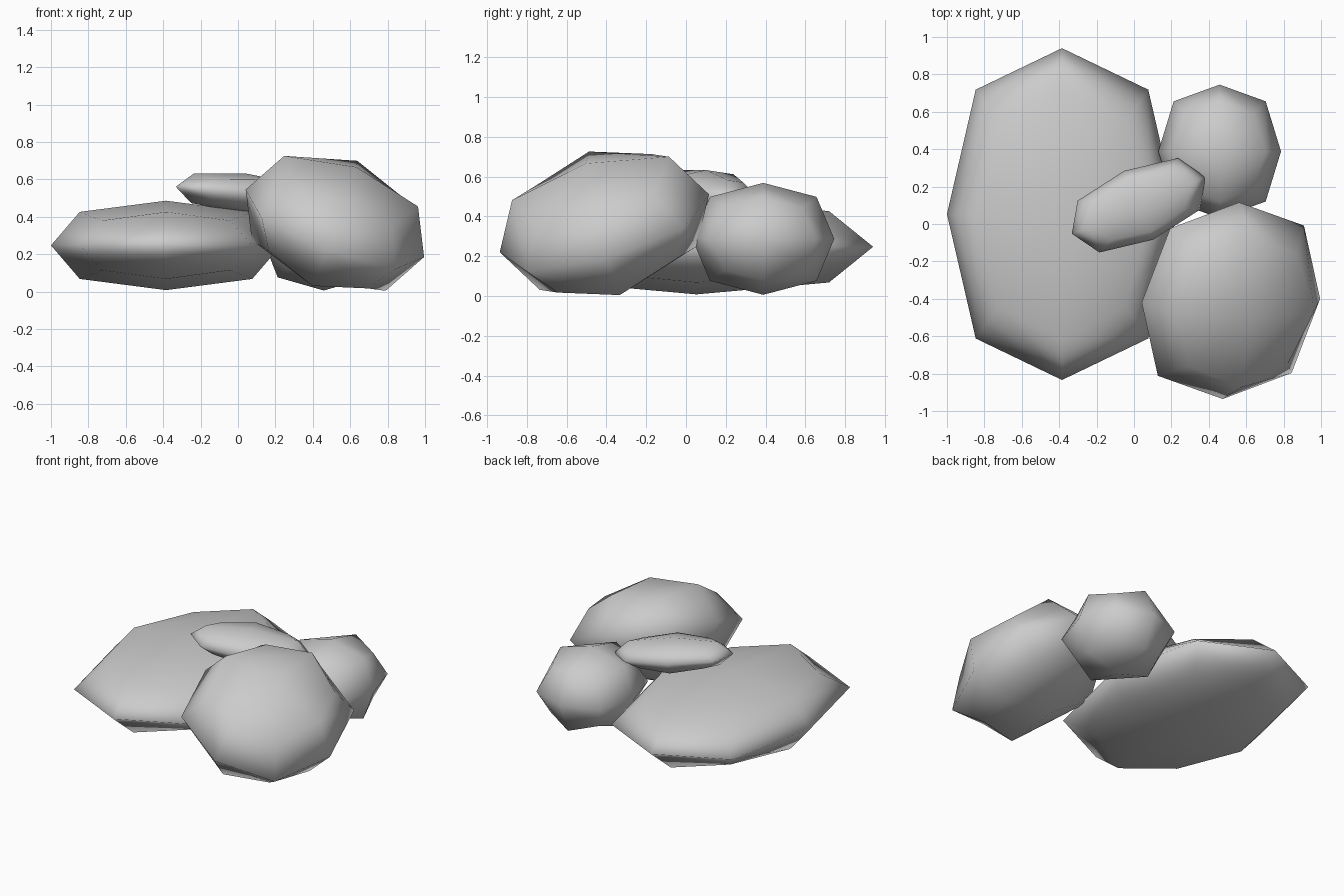
import bpy, bmesh
from math import radians

if "Cube" in bpy.data.objects:
    bpy.data.objects.remove(bpy.data.objects["Cube"])

# Rounding factor by vertex kind: face centre, edge midpoint, corner of a cube
ROUND = {1: 1.0, 2: 0.75, 3: 5 / 9}


def rock(name, centre, radii, tilt=(0, 0, 0)):
    """Cube divided once and rounded into a coarse 24-quad boulder."""
    bm = bmesh.new()
    bmesh.ops.create_cube(bm, size=2)
    bmesh.ops.subdivide_edges(bm, edges=bm.edges[:], cuts=1, use_grid_fill=True)
    for v in bm.verts:
        v.co *= ROUND[sum(abs(c) > 0.5 for c in v.co)]
    for f in bm.faces:
        f.smooth = True
    mesh = bpy.data.meshes.new(name)
    bm.to_mesh(mesh)
    bm.free()
    ob = bpy.data.objects.new(name, mesh)
    ob.location = centre
    ob.scale = radii
    ob.rotation_euler = [radians(a) for a in tilt]
    bpy.context.collection.objects.link(ob)
    return ob


# Broad slab on the left
rock("large_flat_rock", (-0.385, 0.053, 0.247), (0.615, 0.887, 0.239))
# Tilted boulder at the front right
rock("front_boulder", (0.518, -0.41, 0.365), (0.51, 0.547, 0.335), (16.5, 20.7, 1.2))
# Round stone at the back right
rock("back_stone", (0.458, 0.388, 0.287), (0.328, 0.357, 0.281))
# Small flat stone lying across the others
rock("top_pebble", (0.025, 0.1, 0.527), (0.39, 0.2, 0.106), (2, 5, 23))
